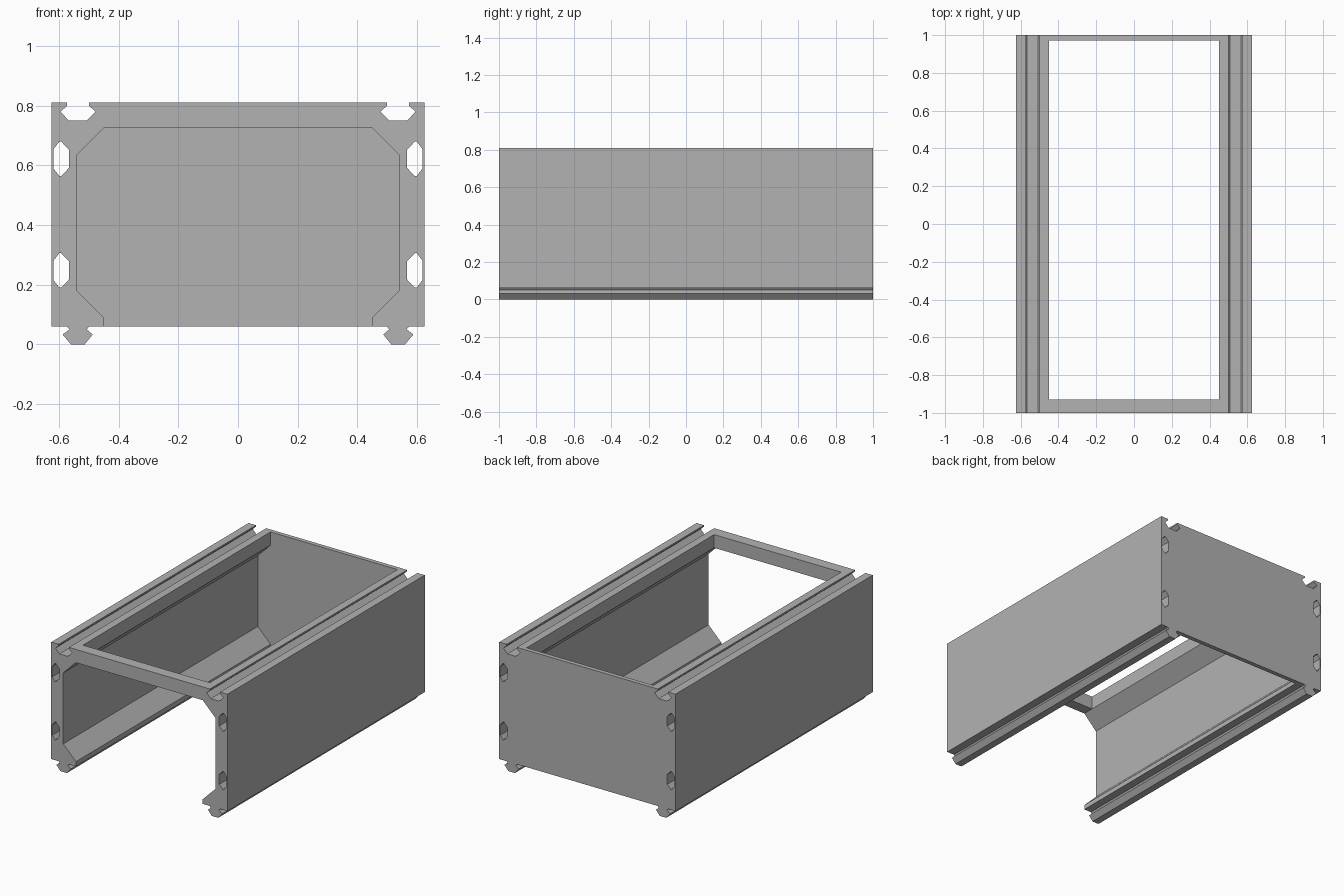
import bpy, bmesh

if "Cube" in bpy.data.objects:
    bpy.data.objects.remove(bpy.data.objects["Cube"])

# Single grey material
grey = bpy.data.materials.new("light_grey")
grey.diffuse_color = (0.448, 0.448, 0.448, 1)
grey.use_nodes = True
grey.node_tree.nodes["Principled BSDF"].inputs["Base Color"].default_value = grey.diffuse_color


def mirrored(half):
    """Close a right-hand outline (bottom to top) with its mirror image."""
    return half + [(-x, z) for x, z in reversed(half)]


def prism(name, outline, y0, y1):
    """Extrude an x/z outline along y."""
    bm = bmesh.new()
    face = bm.faces.new([bm.verts.new((x, y0, z)) for x, z in outline])
    ext = bmesh.ops.extrude_face_region(bm, geom=[face])
    moved = [v for v in ext["geom"] if isinstance(v, bmesh.types.BMVert)]
    bmesh.ops.translate(bm, verts=moved, vec=(0, y1 - y0, 0))
    bmesh.ops.recalc_face_normals(bm, faces=bm.faces)
    mesh = bpy.data.meshes.new(name)
    bm.to_mesh(mesh)
    bm.free()
    mesh.materials.append(grey)
    ob = bpy.data.objects.new(name, mesh)
    bpy.context.collection.objects.link(ob)
    return ob


# Housing: tongues below, matching grooves on top
housing = prism("drawer_housing", mirrored([
    (0.50, 0.06), (0.507, 0.05), (0.487, 0.033), (0.514, 0.0), (0.56, 0.0),
    (0.588, 0.033), (0.565, 0.05), (0.573, 0.06), (0.625, 0.06), (0.625, 0.81),
    (0.573, 0.81), (0.573, 0.80), (0.595, 0.78), (0.567, 0.75), (0.507, 0.75),
    (0.477, 0.78), (0.50, 0.80), (0.50, 0.81)]), -1, 1)

# Main cavity, open at the front and below, closed by the back wall
cutters = [prism("cavity_cutter", mirrored([
    (0.45, -0.1), (0.45, 0.09), (0.54, 0.18), (0.54, 0.635), (0.45, 0.725)]),
    -1.1, 0.972)]

# Top opening, leaving a bar across the front
cutters.append(prism("top_opening_cutter", mirrored([(0.45, 0.5), (0.45, 0.95)]),
                     -0.928, 0.972))

# Long channels through both side walls
for side in (-1, 1):
    for z in (0.248, 0.622):
        section = [(0.618, -0.033), (0.618, 0.033), (0.599, 0.058), (0.593, 0.058),
                   (0.567, 0.031), (0.567, -0.031), (0.593, -0.058), (0.599, -0.058)]
        cutters.append(prism("channel_cutter", [(side * x, z + dz) for x, dz in section],
                             -1.1, 1.1))

# Apply the cuts and drop the cutters
bpy.context.view_layer.objects.active = housing
for cutter in cutters:
    cutter.hide_render = True
    mod = housing.modifiers.new("cut", "BOOLEAN")
    mod.operation = "DIFFERENCE"
    mod.solver = "EXACT"
    mod.object = cutter
    bpy.ops.object.modifier_apply(modifier=mod.name)
    bpy.data.objects.remove(cutter)
